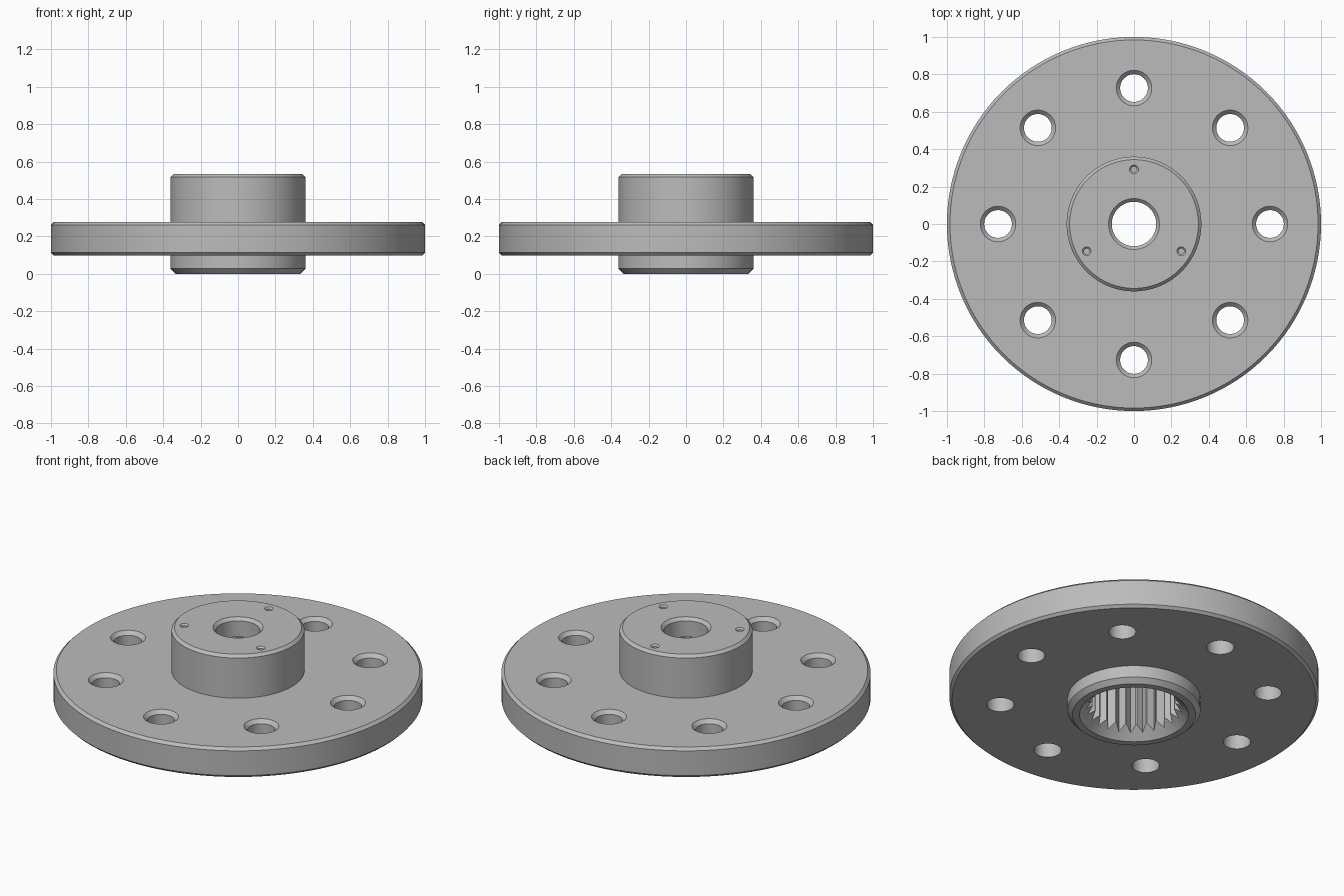
import bpy
import bmesh
import math

cube = bpy.data.objects.get("Cube")
if cube:
    bpy.data.objects.remove(cube, do_unlink=True)

steel = bpy.data.materials.new("plain grey steel")
steel.use_nodes = True
GREY = (0.5, 0.5, 0.5, 1)
steel.diffuse_color = GREY
steel.node_tree.nodes["Principled BSDF"].inputs["Base Color"].default_value = GREY


def stack(name, rings):
    """Solid skinned through rings of points, capped at both ends."""
    bm = bmesh.new()
    loops = [[bm.verts.new(p) for p in ring] for ring in rings]
    n = len(loops[0])
    for low, high in zip(loops, loops[1:]):
        for i in range(n):
            j = (i + 1) % n
            bm.faces.new((low[i], low[j], high[j], high[i]))
    bm.faces.new(loops[0][::-1])
    bm.faces.new(loops[-1])
    bmesh.ops.recalc_face_normals(bm, faces=bm.faces)
    mesh = bpy.data.meshes.new(name)
    bm.to_mesh(mesh)
    bm.free()
    mesh.materials.append(steel)
    obj = bpy.data.objects.new(name, mesh)
    bpy.context.collection.objects.link(obj)
    return obj


def circle(r, z, n, cx=0, cy=0):
    turns = [math.tau * i / n for i in range(n)]
    return [(cx + r * math.cos(a), cy + r * math.sin(a), z) for a in turns]


def lathe(name, profile, n, cx=0, cy=0):
    return stack(name, [circle(r, z, n, cx, cy) for r, z in profile])


def cut(body, cutter):
    cutter.hide_render = True
    mod = body.modifiers.new(cutter.name, "BOOLEAN")
    mod.operation = "DIFFERENCE"
    mod.solver = "EXACT"
    mod.object = cutter
    bpy.context.view_layer.objects.active = body
    bpy.ops.object.modifier_apply(modifier=mod.name)
    bpy.data.objects.remove(cutter, do_unlink=True)


# Flange and hub turned as one piece, with chamfered rims
HUB, TOP, FLANGE_TOP, FLANGE_LOW = 0.36, 0.533, 0.277, 0.098
body = lathe("flanged_hub", [
    (HUB - 0.027, 0), (HUB, 0.027),
    (HUB, FLANGE_LOW), (0.985, FLANGE_LOW), (1, FLANGE_LOW + 0.015),
    (1, FLANGE_TOP - 0.016), (0.984, FLANGE_TOP), (HUB, FLANGE_TOP),
    (HUB, TOP - 0.016), (HUB - 0.016, TOP)], 128)

# Toothed socket in the underside
TEETH, ROOT, CREST = 25, 0.26, 0.226
pitch = math.tau / TEETH
outline = []
for i in range(TEETH):
    a = math.pi / 2 + i * pitch
    for r, shift in ((ROOT, 0), (CREST, 0.44), (CREST, 0.56)):
        t = a + shift * pitch
        outline.append((r * math.cos(t), r * math.sin(t)))
cut(body, stack("socket_cutter",
                [[(x, y, z) for x, y in outline] for z in (-0.05, 0.42)]))

# Lead-in cone at the mouth of the socket
cut(body, lathe("lead_in_cutter", [(0.345, -0.05), (0.195, 0.1)], 96))

# Central bore with a chamfered mouth
cut(body, lathe("bore_cutter", [(0.119, 0.3), (0.119, TOP - 0.017),
                                (0.156, TOP + 0.02)], 64))

# Eight countersunk bolt holes
for i in range(8):
    a = math.tau * i / 8
    cut(body, lathe("bolt_hole_cutter", [
        (0.074, 0), (0.074, FLANGE_TOP - 0.021), (0.115, FLANGE_TOP + 0.02)],
        48, 0.727 * math.cos(a), 0.727 * math.sin(a)))

# Three small blind holes in the hub's top
for i in range(3):
    a = math.pi / 2 + math.tau * i / 3
    cut(body, lathe("pin_hole_cutter", [
        (0.015, TOP - 0.06), (0.015, TOP - 0.009), (0.034, TOP + 0.01)],
        24, 0.292 * math.cos(a), 0.292 * math.sin(a)))

# Smooth round walls, crisp edges
bpy.ops.object.select_all(action="DESELECT")
body.select_set(True)
bpy.context.view_layer.objects.active = body
bpy.ops.object.shade_smooth_by_angle(angle=math.radians(30))
